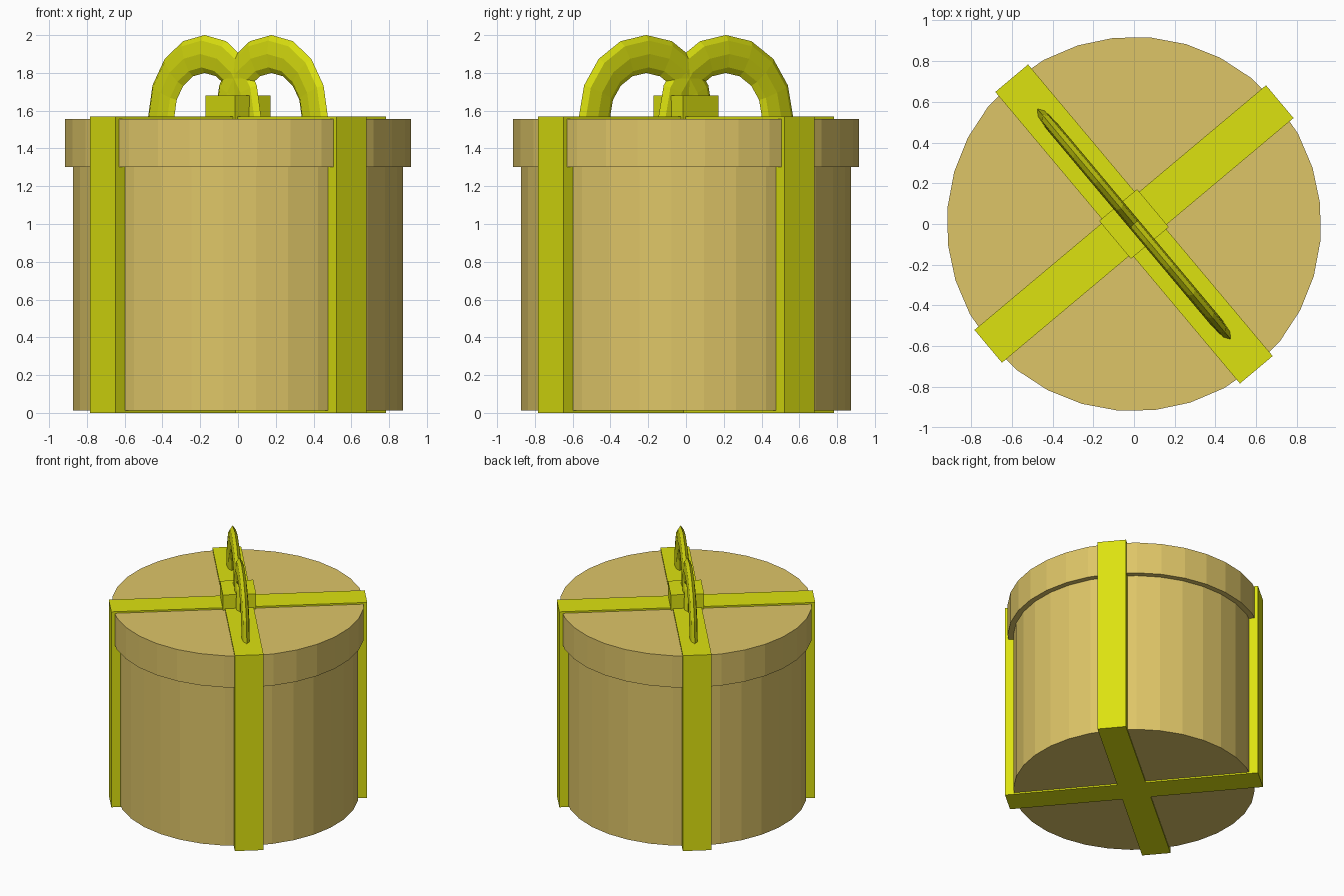
import bpy, bmesh, math
from mathutils import Matrix, Vector

if "Cube" in bpy.data.objects:
    bpy.data.objects.remove(bpy.data.objects["Cube"])

TURN = math.radians(40)          # whole gift is turned about z


def material(name, rgb):
    m = bpy.data.materials.new(name)
    m.diffuse_color = (*rgb, 1)
    m.use_nodes = True
    m.node_tree.nodes["Principled BSDF"].inputs["Base Color"].default_value = m.diffuse_color
    return m


TAN = material("tan card", (0.73, 0.56, 0.137))
LIME = material("lime ribbon", (0.72, 0.76, 0.005))


def finish(name, bm, mat, turn=TURN):
    bmesh.ops.recalc_face_normals(bm, faces=bm.faces)
    bm.transform(Matrix.Rotation(turn, 4, 'Z'))
    me = bpy.data.meshes.new(name)
    bm.to_mesh(me)
    bm.free()
    me.materials.append(mat)
    ob = bpy.data.objects.new(name, me)
    bpy.context.collection.objects.link(ob)
    return ob


def drum(name, r, z0, z1):
    bm = bmesh.new()
    bmesh.ops.create_cone(bm, cap_ends=True, segments=32, radius1=r, radius2=r, depth=z1 - z0,
                          matrix=Matrix.Translation((0, 0, (z0 + z1) / 2)))
    finish(name, bm, TAN)


def block(name, sx, sy, z0, z1, turn=TURN):
    bm = bmesh.new()
    bmesh.ops.create_cube(bm, size=1, matrix=Matrix.Translation((0, 0, (z0 + z1) / 2))
                          @ Matrix.Diagonal((sx, sy, z1 - z0, 1)))
    finish(name, bm, LIME, turn)


def bow_loop(name, side):
    # flattened arch: eight-sided tube swept over the top, ends buried in the lid
    bm = bmesh.new()
    major, minor, thick, squash = 0.357, 0.108, 0.03, 0.93
    rings = []
    for i in range(-1, 10):
        a = i * math.pi / 8
        ring = []
        for j in range(8):
            b = j * math.pi / 4
            r = major + minor * math.cos(b)
            ring.append(bm.verts.new((thick * math.sin(b),
                                      side * 0.275 + r * math.cos(a),
                                      1.568 + squash * r * math.sin(a))))
        rings.append(ring)
    for p, q in zip(rings, rings[1:]):
        for j in range(8):
            k = (j + 1) % 8
            bm.faces.new((p[j], p[k], q[k], q[j]))
    bm.faces.new(rings[0])
    bm.faces.new(rings[-1])
    finish(name, bm, LIME)


# round box and lid
drum("box_body", 0.878, 0.012, 1.31)
drum("box_lid", 0.92, 1.303, 1.557)

# crossing ribbons wrapped around the box
block("ribbon_a", 1.87, 0.21, 0.0, 1.57)
block("ribbon_b", 1.87, 0.21, 0.0, 1.57, TURN + math.pi / 2)

# knot and bow
block("bow_knot", 0.243, 0.243, 1.5, 1.68)
bow_loop("bow_loop_left", 1)
bow_loop("bow_loop_right", -1)
